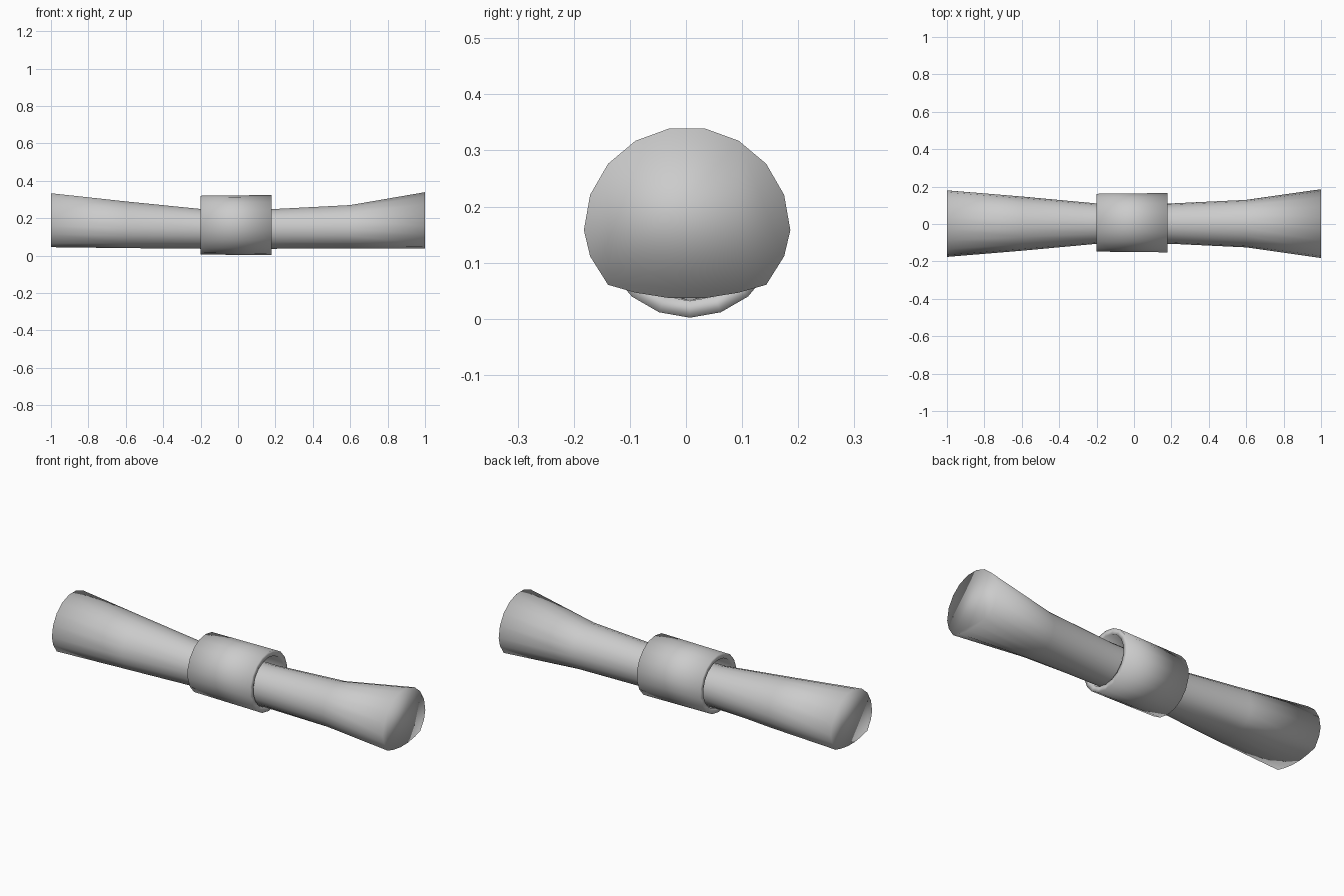
import bpy, bmesh
from math import sin, cos, radians

if "Cube" in bpy.data.objects:
    bpy.data.objects.remove(bpy.data.objects["Cube"])

SIDES = 18


def loft(name, rings, caps=False, closed=False):
    """Skin a list of rings with quads; optionally cap the ends or join last to first."""
    bm = bmesh.new()
    vr = [[bm.verts.new(p) for p in ring] for ring in rings]
    pairs = list(zip(vr, vr[1:]))
    if closed:
        pairs.append((vr[-1], vr[0]))
    for a, b in pairs:
        for i in range(SIDES):
            j = (i + 1) % SIDES
            bm.faces.new((a[i], a[j], b[j], b[i]))
    if caps:
        bm.faces.new(vr[0])
        bm.faces.new(vr[-1])
    bmesh.ops.recalc_face_normals(bm, faces=bm.faces)
    for f in bm.faces:
        f.smooth = True
    me = bpy.data.meshes.new(name)
    bm.to_mesh(me)
    bm.free()
    ob = bpy.data.objects.new(name, me)
    bpy.context.collection.objects.link(ob)
    return ob


# Amount the underside is flattened, by angle below the horizontal
FLAT = {20: 0.25, 40: 0.17, 60: 0.29, 80: 0.32}


def rod_ring(x, r, cz, bottom):
    w = max(0, (1 - (cz - bottom) / (0.985 * r)) / 0.32)
    pts = []
    for i in range(SIDES):
        a = i * 20
        dz = r * sin(radians(a))
        if a > 180:
            below = a - 180 if a < 270 else 360 - a
            dz *= 1 - w * FLAT[below]
        pts.append((x, 0.002 + r * cos(radians(a)), cz + dz))
    return pts


# Rod: flared at both ends, flattened underneath
rod_sections = [
    (-1.0, 0.178, 0.158, 0.045),
    (-0.6, 0.145, 0.147, 0.040),
    (-0.2, 0.108, 0.143, 0.036),
    (0.2, 0.108, 0.143, 0.036),
    (0.6, 0.127, 0.145, 0.038),
    (1.0, 0.184, 0.158, 0.037),
]
loft("flared_rod", [rod_ring(*s) for s in rod_sections], caps=True)


# Collar: open tube around the middle, a little off centre
def collar_ring(x, r):
    return [(x, 0.007 + r * sin(radians(i * 20)), 0.163 - r * cos(radians(i * 20)))
            for i in range(SIDES)]


collar_profile = [(-0.2, 0.157), (0.18, 0.161), (0.18, 0.131), (-0.2, 0.129)]
loft("collar", [collar_ring(x, r) for x, r in collar_profile], closed=True)
